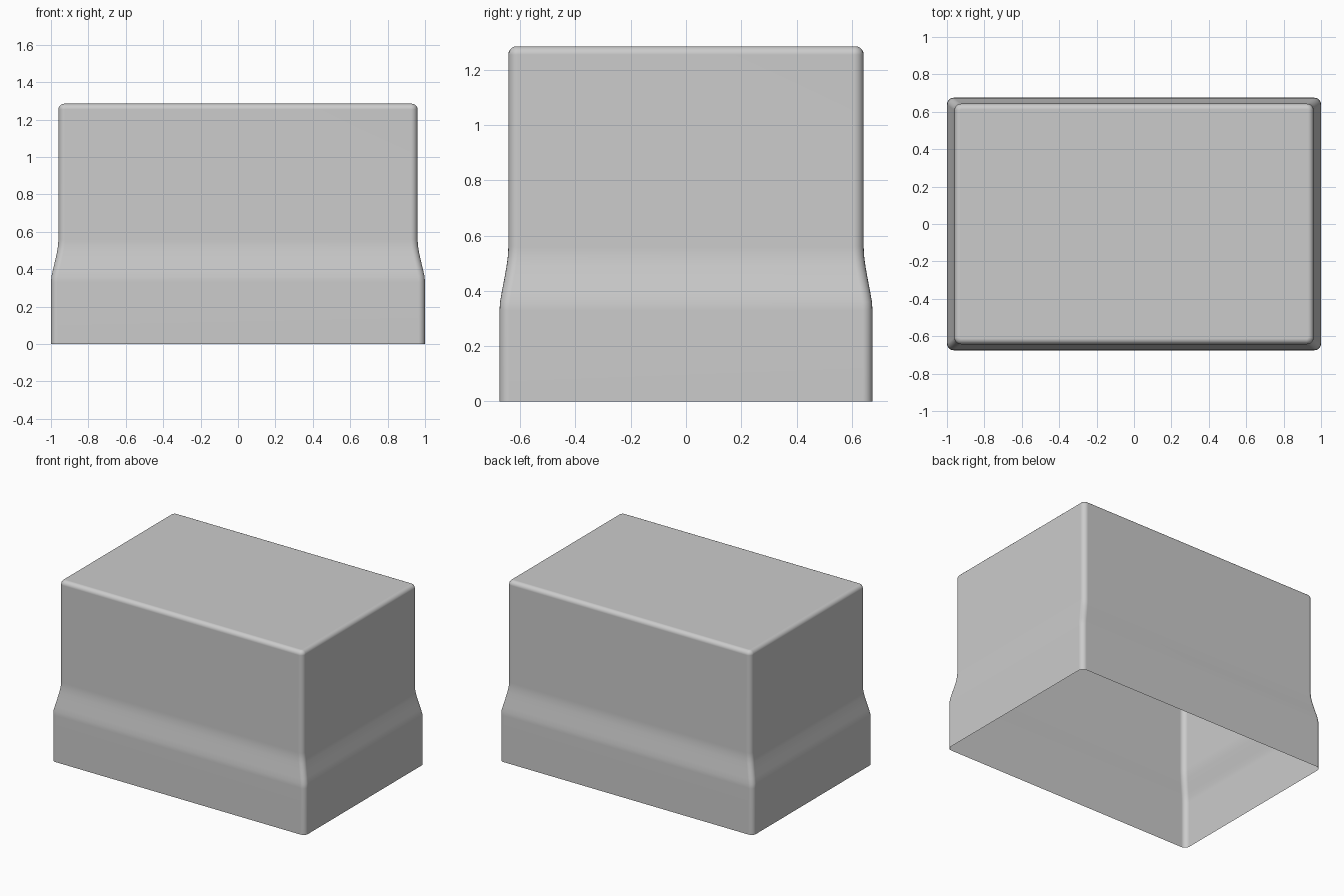
import bpy, bmesh, math

if "Cube" in bpy.data.objects:
    bpy.data.objects.remove(bpy.data.objects["Cube"])

HALF_X, HALF_Y, HEIGHT = 1.0, 0.675, 1.285
STEP_X, STEP_Y = 0.04, 0.032      # how far the upper body is set in
CORNER, TOP_R, SEG = 0.035, 0.03, 5


def rounded_ring(hx, hy, r, z):
    """Points of a rounded rectangle at height z."""
    pts = []
    for i, (sx, sy) in enumerate([(1, 1), (-1, 1), (-1, -1), (1, -1)]):
        for k in range(SEG + 1):
            a = math.pi / 2 * (i + k / SEG)
            pts.append((sx * (hx - r) + r * math.cos(a),
                        sy * (hy - r) + r * math.sin(a), z))
    return pts


# profile: (height, fraction of the step, extra inset of the top rounding)
profile = [(0, 0, 0), (0.33, 0, 0), (0.36, 0.06, 0), (0.395, 0.25, 0),
           (0.44, 0.52, 0), (0.49, 0.80, 0), (0.525, 0.94, 0), (0.56, 1, 0)]
for k in range(SEG + 1):
    a = math.pi / 2 * k / SEG
    profile.append((HEIGHT - TOP_R + TOP_R * math.sin(a), 1,
                    TOP_R * (1 - math.cos(a))))

# open-bottomed shell lofted through the rings, closed on top
bm = bmesh.new()
rings = []
for z, f, inset in profile:
    pts = rounded_ring(HALF_X - STEP_X * f - inset, HALF_Y - STEP_Y * f - inset,
                       CORNER - inset, z)
    rings.append([bm.verts.new(p) for p in pts])
for low, high in zip(rings, rings[1:]):
    n = len(low)
    for i in range(n):
        j = (i + 1) % n
        bm.faces.new((low[i], low[j], high[j], high[i]))
bm.faces.new(rings[-1])

mesh = bpy.data.meshes.new("box_lid")
bm.to_mesh(mesh)
bm.free()
lid = bpy.data.objects.new("box_lid", mesh)
bpy.context.collection.objects.link(lid)

# soft shading, with normals weighted so the large flat sides stay flat
bpy.context.view_layer.objects.active = lid
lid.select_set(True)
bpy.ops.object.shade_smooth_by_angle(angle=math.radians(40))
weighted = lid.modifiers.new("flat_sides", 'WEIGHTED_NORMAL')
weighted.keep_sharp = True
